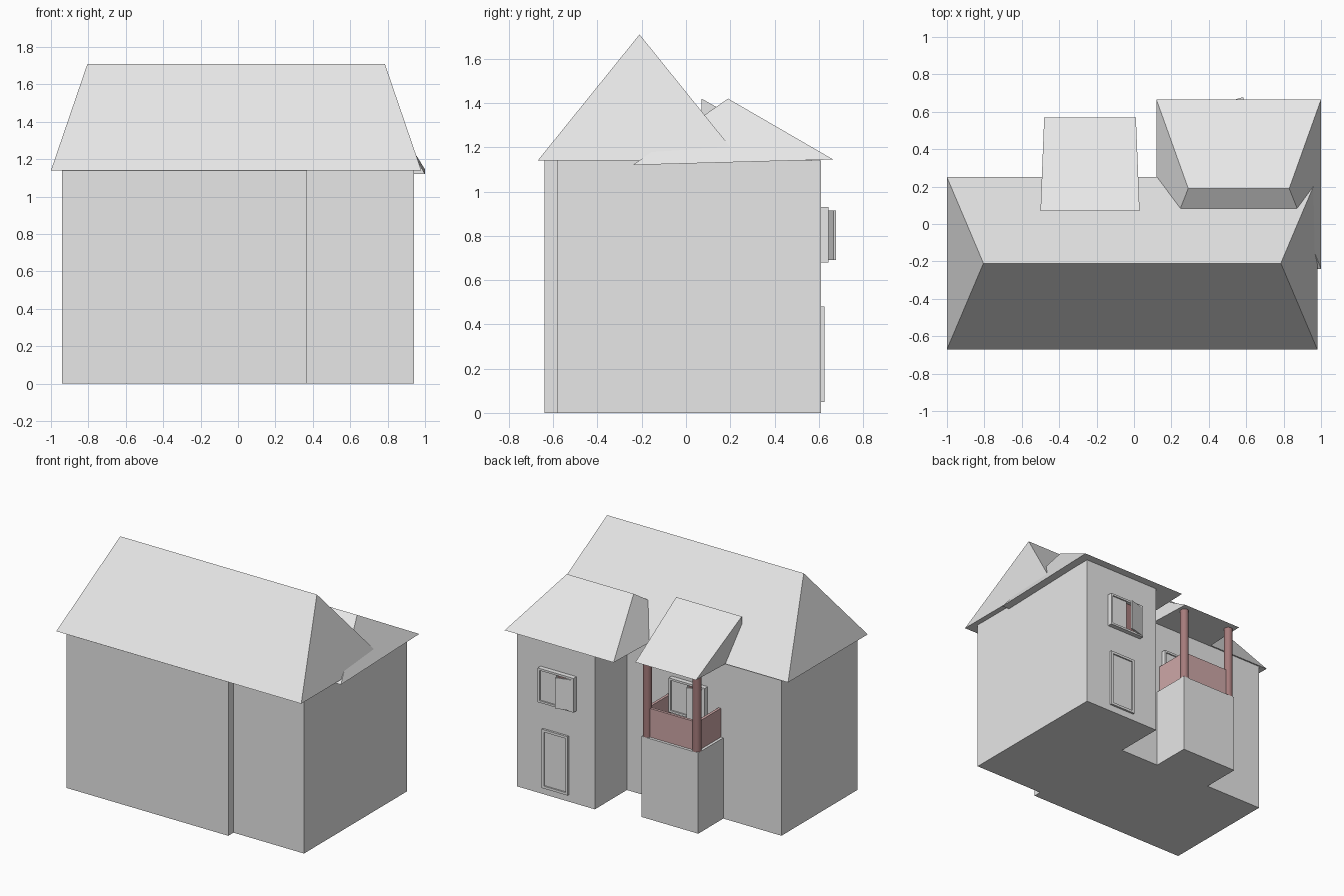
import bpy
import bmesh
from math import atan2, hypot
from mathutils import Matrix, Vector

cube = bpy.data.objects.get("Cube")
if cube:
    bpy.data.objects.remove(cube, do_unlink=True)


def material(name, rgb):
    m = bpy.data.materials.new(name)
    m.use_nodes = True
    m.diffuse_color = (*rgb, 1)
    m.node_tree.nodes["Principled BSDF"].inputs["Base Color"].default_value = (*rgb, 1)
    return m


GREY = material("light_grey", (0.8, 0.8, 0.8))
PINK = material("dusty_pink", (0.62, 0.39, 0.39))
PLUM = material("dark_rose", (0.38, 0.2, 0.2))


def finish(name, bm, mat):
    bmesh.ops.recalc_face_normals(bm, faces=bm.faces)
    mesh = bpy.data.meshes.new(name)
    bm.to_mesh(mesh)
    bm.free()
    mesh.materials.append(mat)
    obj = bpy.data.objects.new(name, mesh)
    bpy.context.collection.objects.link(obj)
    return obj


def box(name, x, y, z, mat=GREY, angle=0):
    """Box from (min, max) ranges, optionally turned about its centre."""
    bm = bmesh.new()
    bmesh.ops.create_cube(bm, size=1)
    size = Vector([r[1] - r[0] for r in (x, y, z)])
    centre = Vector([(r[0] + r[1]) / 2 for r in (x, y, z)])
    turn = Matrix.Translation(centre) @ Matrix.Rotation(angle, 4, 'Z')
    bm.transform(turn @ Matrix.Diagonal((*size, 1)))
    return finish(name, bm, mat)


def prism(name, outline, height, mat=GREY):
    """Footprint extruded straight up from the ground."""
    bm = bmesh.new()
    face = bm.faces.new([bm.verts.new((x, y, 0)) for x, y in outline])
    ext = bmesh.ops.extrude_face_region(bm, geom=[face])
    verts = [g for g in ext["geom"] if isinstance(g, bmesh.types.BMVert)]
    bmesh.ops.translate(bm, verts=verts, vec=(0, 0, height))
    return finish(name, bm, mat)


def hull(name, points, mat=GREY):
    """Closed convex roof solid around its corners."""
    bm = bmesh.new()
    for p in points:
        bm.verts.new(p)
    bmesh.ops.convex_hull(bm, input=bm.verts)
    bmesh.ops.dissolve_limit(bm, angle_limit=0.01, verts=bm.verts, edges=bm.edges)
    return finish(name, bm, mat)


def hip_roof(name, x, y, z_front, z_back, ridge_x, ridge_y, ridge_z):
    eaves = [(i, j, h) for i in x for j, h in zip(y, (z_front, z_back))]
    hull(name, eaves + [(i, ridge_y, ridge_z) for i in ridge_x])


def frame(name, x, y, z, w):
    """Four bars around an opening."""
    box(name + "_left", (x[1] - w, x[1]), y, z)
    box(name + "_right", (x[0], x[0] + w), y, z)
    box(name + "_bottom", (x[0] + w, x[1] - w), y, (z[0], z[0] + w))
    box(name + "_top", (x[0] + w, x[1] - w), y, (z[1] - w, z[1]))


def window(name, cx, wall):
    """Framed window with one closed leaf and one leaf ajar."""
    x0, x1 = cx - 0.145, cx + 0.145
    frame(name + "_frame", (x0, x1), (wall, wall + 0.035), (0.68, 0.93), 0.015)
    box(name + "_glass", (x0 + 0.015, cx), (wall, wall + 0.008), (0.695, 0.915), PLUM)
    box(name + "_closed_leaf", (cx, x1 - 0.015), (wall, wall + 0.025), (0.695, 0.915))
    hinge = Vector((x0 + 0.012, wall + 0.03))
    tip = Vector((cx - 0.018, wall + 0.062))
    d, mid = tip - hinge, (hinge + tip) / 2
    half = hypot(d.x, d.y) / 2
    box(name + "_open_leaf", (mid.x - half, mid.x + half),
        (mid.y - 0.006, mid.y + 0.006), (0.69, 0.915), angle=atan2(d.y, d.x))


# House walls
prism("house_walls", [(-0.94, -0.64), (0.37, -0.64), (0.37, -0.58), (0.94, -0.58),
                      (0.94, 0.61), (0.31, 0.61), (0.31, 0.24), (-0.94, 0.24)], 1.14)

# Roofs
hip_roof("main_roof", (-1.0, 0.98), (-0.67, 0.25), 1.14, 1.14, (-0.805, 0.785), -0.21, 1.71)
hip_roof("wing_roof", (0.12, 1.0), (-0.24, 0.665), 1.12, 1.145, (0.29, 0.83), 0.19, 1.42)
hull("balcony_roof", [(-0.5, 0.07, 1.42), (0.03, 0.07, 1.42),
                      (-0.5, 0.07, 1.14), (0.03, 0.07, 1.14),
                      (-0.48, 0.57, 1.14), (0.01, 0.57, 1.14)])

# Balcony base, railing and posts
box("balcony_base", (-0.47, -0.01), (0.23, 0.53), (0, 0.59))
box("railing_back", (-0.44, -0.04), (0.49, 0.51), (0.59, 0.8), PINK)
for side, px in (("right", -0.44), ("left", -0.04)):
    box("railing_" + side, (px - 0.01, px + 0.01), (0.24, 0.5), (0.59, 0.8), PINK)
    bm = bmesh.new()
    bmesh.ops.create_cone(bm, cap_ends=True, segments=24, radius1=0.03, radius2=0.03,
                          depth=0.57, matrix=Matrix.Translation((px, 0.5, 0.875)))
    post = finish("balcony_post_" + side, bm, PLUM)
    bpy.ops.object.select_all(action='DESELECT')
    post.select_set(True)
    bpy.context.view_layer.objects.active = post
    bpy.ops.object.shade_smooth_by_angle()

# Windows and back door
window("wing_window", 0.603, 0.61)
window("balcony_window", -0.198, 0.24)
frame("door_frame", (0.52, 0.73), (0.61, 0.625), (0.05, 0.48), 0.018)
box("door_panel", (0.538, 0.712), (0.61, 0.615), (0.068, 0.462))
